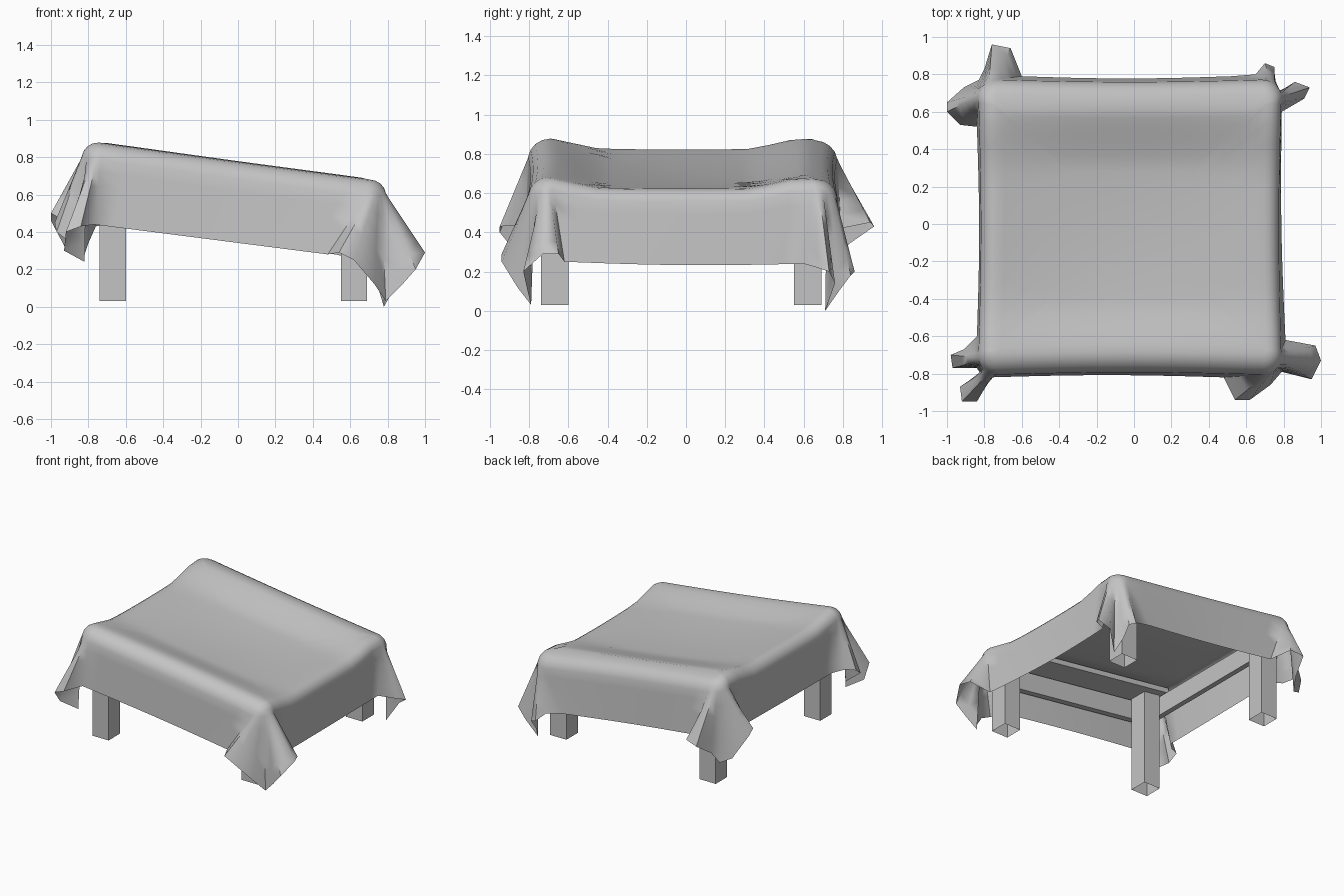
import bpy, bmesh
from math import sin, cos, pi
from mathutils import Vector

old = bpy.data.objects.get("Cube")
if old:
    bpy.data.objects.remove(old, do_unlink=True)

GREY = (0.55, 0.55, 0.55, 1)
grey = bpy.data.materials.new("plain grey")
grey.use_nodes = True
grey.diffuse_color = GREY
grey.node_tree.nodes["Principled BSDF"].inputs["Base Color"].default_value = GREY


def add_object(name, bm, smooth=False):
    bmesh.ops.recalc_face_normals(bm, faces=bm.faces)
    mesh = bpy.data.meshes.new(name)
    bm.to_mesh(mesh)
    bm.free()
    mesh.materials.append(grey)
    obj = bpy.data.objects.new(name, mesh)
    bpy.context.collection.objects.link(obj)
    if smooth:
        bpy.ops.object.select_all(action="DESELECT")
        obj.select_set(True)
        bpy.context.view_layer.objects.active = obj
        bpy.ops.object.shade_smooth_by_angle(angle=pi / 3)


def slope(x):
    """Height of the tilted frame line."""
    return 0.78 - 0.136 * x


def cloth_top(x, y):
    """Tilted top that sags between the front and back planks."""
    t = min(1, max(0, (abs(y + 0.06) - 0.37) / 0.29))
    ease = 0.6 * t + 0.4 * t * t * (3 - 2 * t)
    bowl = max(0, 1 - (x / 0.78) ** 2) * max(0, 1 - (y / 0.62) ** 2)
    return slope(x) - 0.054 * (1 - ease) - 0.04 * bowl - 0.3 * max(0, y - 0.62)


# Cloth: hem points of each corner, counter-clockwise, two ears and a low tip
CORNERS = {
    (1, -1): [(.48, -.82, .28), (.54, -.94, .29), (.62, -.94, .25), (.73, -.86, .12),
              (.79, -.79, .03), (.87, -.81, .11), (.95, -.83, .2), (1, -.73, .29),
              (.97, -.65, .29), (.81, -.62, .25)],
    (1, 1): [(.79, .6, .24), (.91, .67, .22), (.94, .73, .2), (.86, .76, .14),
             (.78, .71, 0), (.75, .78, .1), (.75, .84, .18), (.7, .86, .2),
             (.65, .8, .25), (.52, .79, .28)],
    (-1, 1): [(-.6, .79, .42), (-.66, .94, .45), (-.76, .96, .43), (-.8, .83, .34),
              (-.83, .77, .25), (-.91, .73, .29), (-1, .65, .46), (-1, .6, .5),
              (-.93, .53, .46), (-.84, .52, .44)],
    (-1, -1): [(-.84, -.6, .43), (-.91, -.67, .45), (-.98, -.7, .45), (-.97, -.77, .4),
               (-.84, -.77, .3), (-.82, -.8, .24), (-.93, -.87, .3), (-.92, -.95, .4),
               (-.84, -.95, .43), (-.77, -.82, .44)],
}
CENTRE = Vector((-0.022, -0.017))
HALF = Vector((0.71, 0.66))
INNER = 0.02
SIDE_STEPS = 12


def outline():
    """Core point, outward direction and hem point all the way around."""
    result = []
    keys = list(CORNERS)
    for i, key in enumerate(keys):
        core = CENTRE + HALF * Vector(key)
        hems = CORNERS[key]
        start = -pi / 2 + i * pi / 2
        for j, hem in enumerate(hems):
            a = start + pi / 2 * j / (len(hems) - 1)
            result.append((core, Vector((cos(a), sin(a))), Vector(hem)))
        # straight side up to the next corner, bowed slightly inward
        following = keys[(i + 1) % 4]
        end = CENTRE + HALF * Vector(following)
        out = Vector((cos(start + pi / 2), sin(start + pi / 2)))
        first, last = Vector(hems[-1]), Vector(CORNERS[following][0])
        for j in range(1, SIDE_STEPS):
            f = j / SIDE_STEPS
            bow = 0.012 * sin(pi * f)
            hem = first.lerp(last, f) - Vector((out.x, out.y, abs(out.x))) * bow
            result.append((core.lerp(end, f) - out * bow, out, hem))
    return result


def ring_points():
    """Rings from the middle of the top, over the rounded rim, to the hem."""
    path = outline()
    rings = []
    for k in range(1, 17):
        ring = []
        for core, out, hem in path:
            p = CENTRE + (core + out * INNER - CENTRE) * k / 16
            ring.append((p.x, p.y, cloth_top(p.x, p.y)))
        rings.append(ring)

    def rim(core, out, a):
        bend = 0.08 + 0.03 * abs(out.y)
        base = core + out * INNER
        p = base + out * bend * sin(a)
        return Vector((p.x, p.y, cloth_top(base.x, base.y) - bend * (1 - cos(a))))

    for k in range(1, 5):
        rings.append([rim(c, o, k * pi / 9) for c, o, h in path])
    for k in range(1, 6):
        rings.append([rim(c, o, pi * 4 / 9).lerp(h, k / 5) for c, o, h in path])
    return rings


bm = bmesh.new()
rings = [[bm.verts.new(p) for p in ring] for ring in ring_points()]
middle = bm.verts.new((CENTRE.x, CENTRE.y, cloth_top(CENTRE.x, CENTRE.y)))
count = len(rings[0])
for i in range(count):
    j = (i + 1) % count
    bm.faces.new((middle, rings[0][i], rings[0][j]))
    for inner, outer in zip(rings, rings[1:]):
        bm.faces.new((inner[i], outer[i], outer[j], inner[j]))
add_object("cloth", bm, smooth=True)


def block(name, xs, ys, low, high, open_base=False):
    """Box whose lower and upper heights are functions of x."""
    bm = bmesh.new()
    bmesh.ops.create_cube(bm, size=2)
    if open_base:
        base = [f for f in bm.faces if f.normal.z < -0.5]
        bmesh.ops.delete(bm, geom=base, context="FACES_ONLY")
    for v in bm.verts:
        x, y = xs[v.co.x > 0], ys[v.co.y > 0]
        v.co = (x, y, (high if v.co.z > 0 else low)(x))
    add_object(name, bm)


def below(drop):
    """Height that follows the tilt at a set distance under it."""
    return lambda x: slope(x) - drop


# Legs, open underneath, cut to the tilt of the frame
NEAR, FAR = (-0.74, -0.6), (0.55, 0.69)
for side, xs in (("right", NEAR), ("left", FAR)):
    for end, ys in (("front", NEAR), ("back", FAR)):
        block(f"{end}_{side}_leg", xs, ys, lambda x: 0.03, below(0.09), open_base=True)

# Rails fixed to the outer faces of the legs
OUTER_NEAR, OUTER_FAR = (-0.787, -0.74), (0.69, 0.737)
LENGTH = (OUTER_NEAR[0], OUTER_FAR[1])
for end, ys in (("front", OUTER_NEAR), ("back", OUTER_FAR)):
    block(f"{end}_rail", LENGTH, ys, below(0.25), below(0.1))
for side, xs in (("right", OUTER_NEAR), ("left", OUTER_FAR)):
    block(f"{side}_rail", xs, (NEAR[0], FAR[1]), below(0.25), below(0.1))

# Planks lying on the legs along the front and back
for end, ys in (("front", (-0.76, -0.54)), ("back", (0.5, 0.71))):
    block(f"{end}_plank", (-0.77, 0.72), ys, below(0.09), below(0.05))
